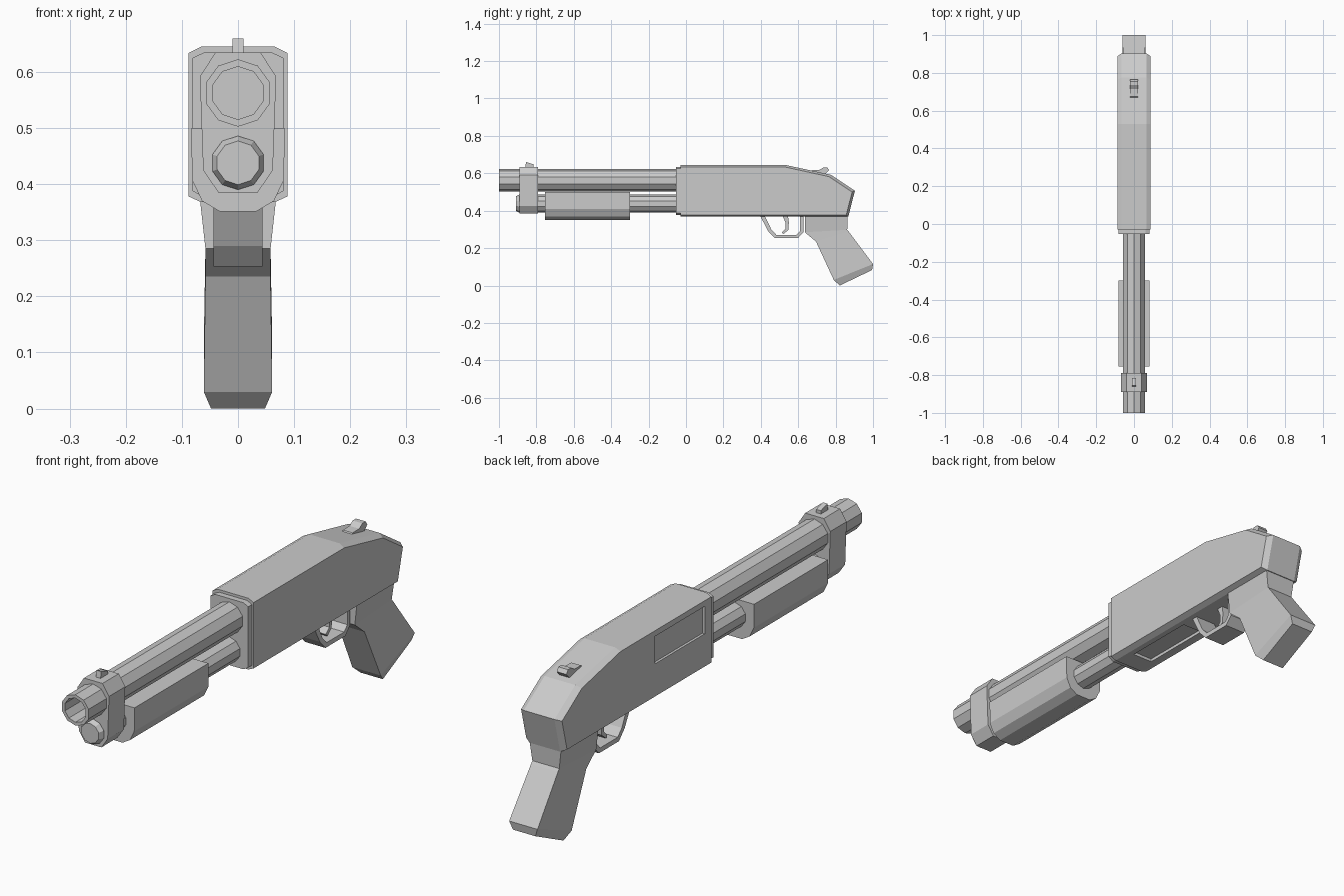
import bpy, bmesh, math

if "Cube" in bpy.data.objects:
    bpy.data.objects.remove(bpy.data.objects["Cube"])


def loft(name, rings):
    """Skin a list of equal-length point rings and cap both ends."""
    bm = bmesh.new()
    rows = [[bm.verts.new(p) for p in ring] for ring in rings]
    n = len(rows[0])
    for a, b in zip(rows, rows[1:]):
        for i in range(n):
            j = (i + 1) % n
            bm.faces.new((a[i], a[j], b[j], b[i]))
    bm.faces.new(rows[0][::-1])
    bm.faces.new(rows[-1])
    bmesh.ops.recalc_face_normals(bm, faces=bm.faces)
    mesh = bpy.data.meshes.new(name)
    bm.to_mesh(mesh)
    bm.free()
    obj = bpy.data.objects.new(name, mesh)
    bpy.context.collection.objects.link(obj)
    return obj


def side_plate(name, profile, half):
    """Extrude a (y, z) side profile across x."""
    return loft(name, [[(x, y, z) for y, z in profile] for x in (-half, half)])


def section(name, half_points, y0, y1):
    """Mirror a half (x, z) section and extrude it along y."""
    pts = half_points + [(-x, z) for x, z in reversed(half_points)]
    return loft(name, [[(x, y, z) for x, z in pts] for y in (y0, y1)])


def turned(name, z, stations, sides=10):
    """Faceted tube along y from (y, radius) stations."""
    angles = [2 * math.pi * i / sides for i in range(sides)]
    return loft(name, [[(r * math.sin(a), y, z + r * math.cos(a)) for a in angles]
                       for y, r in stations])


def cut_box(target, lo, hi):
    """Carve a box-shaped recess out of the target."""
    cutter = loft("recess_cutter", [[(lo[0], lo[1], z), (hi[0], lo[1], z),
                                     (hi[0], hi[1], z), (lo[0], hi[1], z)]
                                    for z in (lo[2], hi[2])])
    cutter.hide_render = True
    mod = target.modifiers.new("recess", 'BOOLEAN')
    mod.operation = 'DIFFERENCE'
    mod.solver = 'EXACT'
    mod.object = cutter
    bpy.context.view_layer.objects.active = target
    bpy.ops.object.modifier_apply(modifier=mod.name)
    bpy.data.objects.remove(cutter)


# Receiver: full outline in the middle, smaller outline on the side faces
outer = [(-.03, .645), (.53, .645), (.775, .592), (.903, .507), (.868, .368), (-.03, .368)]
inner = [(-.03, .634), (.528, .634), (.765, .582), (.888, .500), (.857, .378), (-.03, .378)]
receiver = loft("receiver", [[(x, y, z) for y, z in prof] for x, prof in
                             ((-.088, inner), (-.066, outer), (.066, outer), (.088, inner))])
# Side ejection port and lower loading port
cut_box(receiver, (-.12, .01, .505), (-.078, .315, .612))
cut_box(receiver, (-.043, .05, .33), (.043, .345, .38))

# Collar at the front of the receiver
section("receiver_collar", [(.06, .635), (.081, .625), (.081, .388), (.06, .376)], -.053, -.025)

# Hollow barrel and capped magazine tube
turned("barrel", .5625, [(-.03, .06), (-1, .06), (-1, .047), (-.85, .047)])
turned("lower_tube", .438, [(-.03, .048), (-.893, .048), (-.91, .039)])

# Band joining both tubes, with front sight
section("barrel_band", [(.04, .635), (.068, .592), (.062, .425), (.035, .385)], -.89, -.79)
side_plate("front_sight", [(-.86, .63), (-.855, .66), (-.815, .648), (-.815, .63)], .01)

# Sliding fore-end
section("fore_end", [(.083, .5), (.082, .408), (.064, .37), (.032, .351)], -.755, -.30)

# Thumb catch on the sloping rear
side_plate("thumb_catch", [(.66, .605), (.675, .618), (.715, .619), (.735, .632),
                           (.755, .632), (.765, .617), (.74, .59)], .021)

# Trigger guard loop and trigger
side_plate("trigger_guard", [(.395, .375), (.44, .29), (.475, .253), (.598, .253),
                             (.627, .285), (.627, .375), (.61, .375), (.61, .292),
                             (.59, .271), (.483, .271), (.457, .298), (.42, .375)], .044)
side_plate("trigger", [(.515, .375), (.533, .335), (.533, .305), (.512, .285),
                       (.52, .275), (.547, .297), (.55, .337), (.545, .375)], .02)

# Angled pistol grip: front point, back point, half width
grip = [((.635, .375), (.865, .375), .068),
        ((.635, .285), (.862, .298), .058),
        ((.695, .235), (.870, .288), .058),
        ((.79, .03), (1.0, .115), .061),
        ((.822, .0), (.995, .083), .048)]
loft("grip", [[(-w, *f), (w, *f), (w, *b), (-w, *b)] for f, b, w in grip])
